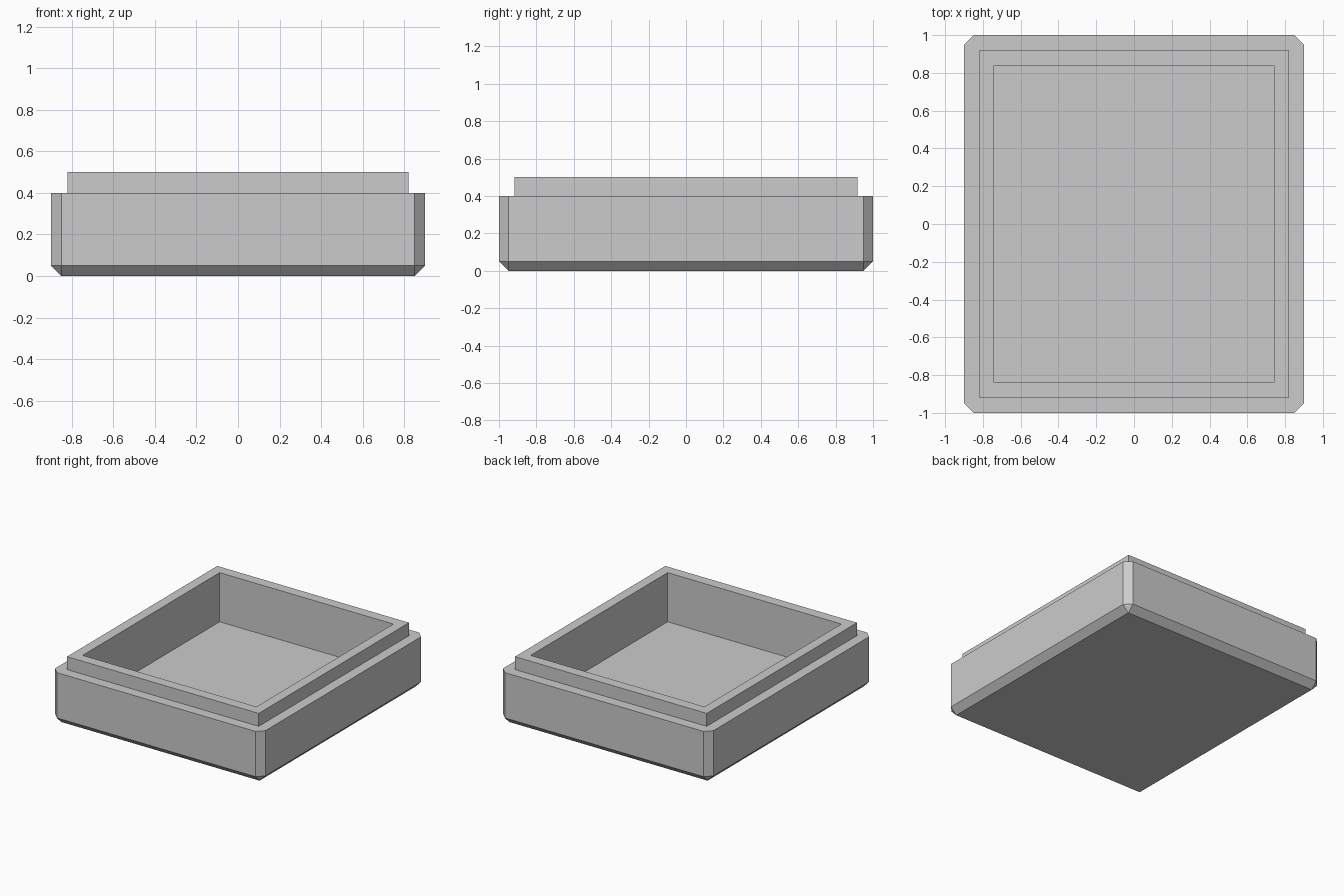
import bpy
import bmesh

# Remove the default cube
if "Cube" in bpy.data.objects:
    bpy.data.objects.remove(bpy.data.objects["Cube"], do_unlink=True)

# Single matte grey
grey = bpy.data.materials.new("plain_grey")
grey.use_nodes = True
COLOUR = (0.6, 0.6, 0.6, 1)
grey.diffuse_color = COLOUR
grey.node_tree.nodes["Principled BSDF"].inputs["Base Color"].default_value = COLOUR

TOP, SHOULDER, FLOOR, CHAMFER = 0.5, 0.4, 0.12, 0.05


def block(name, half_x, half_y, bottom, top, chamfer=0):
    """Box between two heights; chamfers every edge except the top rim."""
    bm = bmesh.new()
    bmesh.ops.create_cube(bm, size=2)
    for v in bm.verts:
        v.co = (v.co.x * half_x, v.co.y * half_y, top if v.co.z > 0 else bottom)
    if chamfer:
        edges = [e for e in bm.edges if any(v.co.z < top for v in e.verts)]
        bmesh.ops.bevel(bm, geom=edges, offset=chamfer, segments=1,
                        profile=0.5, affect='EDGES')
    mesh = bpy.data.meshes.new(name)
    bm.to_mesh(mesh)
    bm.free()
    mesh.materials.append(grey)
    obj = bpy.data.objects.new(name, mesh)
    bpy.context.collection.objects.link(obj)
    return obj


def combine(target, tool, operation):
    """Apply a boolean to the target and discard the tool."""
    mod = target.modifiers.new(operation.lower(), 'BOOLEAN')
    mod.operation, mod.solver, mod.object = operation, 'EXACT', tool
    bpy.context.view_layer.objects.active = target
    bpy.ops.object.modifier_apply(modifier=mod.name)
    bpy.data.objects.remove(tool, do_unlink=True)


# Chamfered tray body, raised lip, then the hollow
tray = block("box_tray", 0.9, 1.0, 0, SHOULDER, CHAMFER)
combine(tray, block("lip", 0.82, 0.918, SHOULDER - 0.1, TOP), 'UNION')
combine(tray, block("cavity_cutter", 0.743, 0.837, FLOOR, TOP + 0.2), 'DIFFERENCE')
